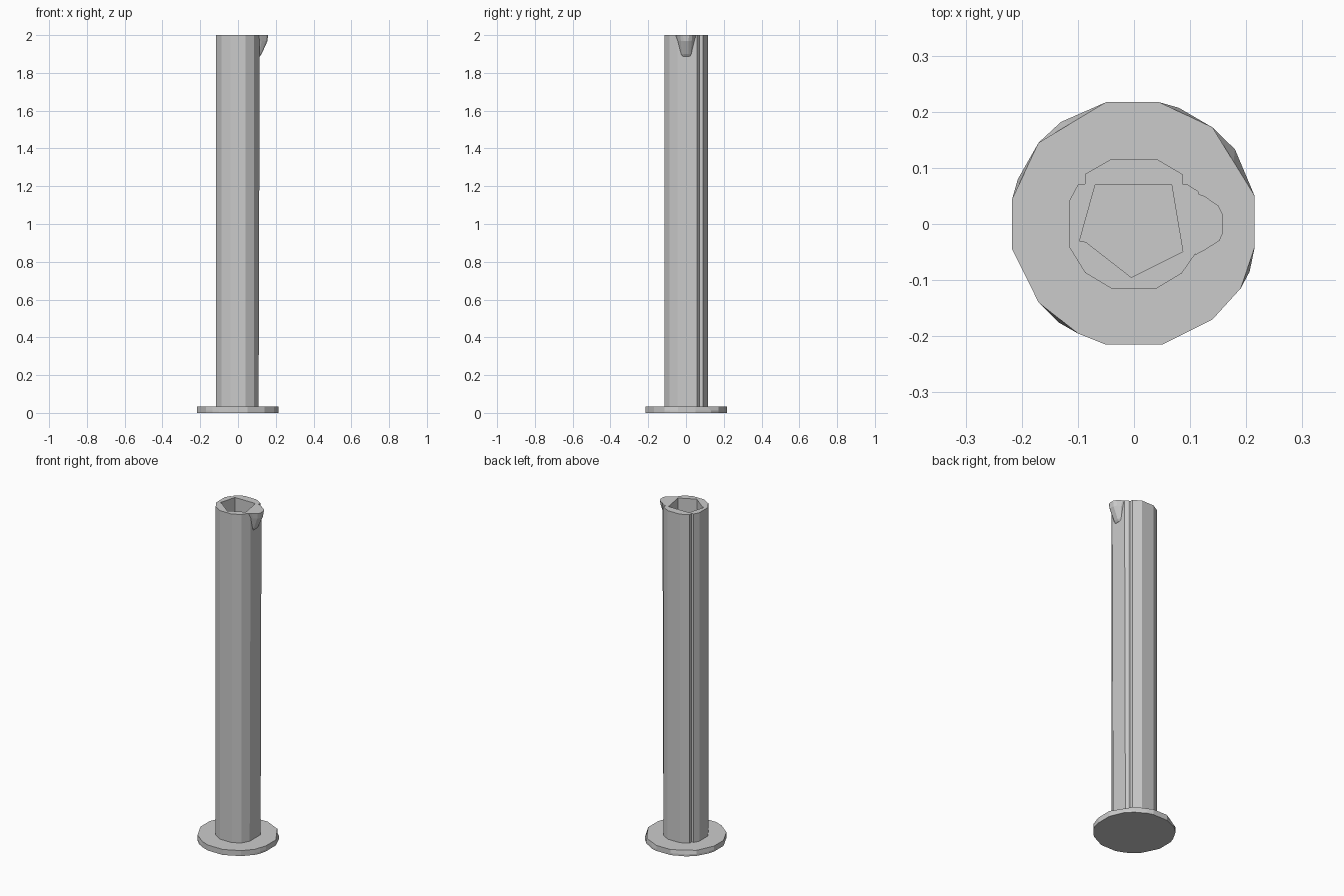
import bpy, bmesh
from mathutils import Vector

if "Cube" in bpy.data.objects:
    bpy.data.objects.remove(bpy.data.objects["Cube"])


def finish(bm, name):
    bmesh.ops.recalc_face_normals(bm, faces=bm.faces)
    mesh = bpy.data.meshes.new(name)
    bm.to_mesh(mesh)
    bm.free()
    ob = bpy.data.objects.new(name, mesh)
    bpy.context.collection.objects.link(ob)
    return ob


def ring(bm, pts, z):
    return [bm.verts.new((p[0], p[1], z)) for p in pts]


def bridge(bm, a, b):
    n = len(a)
    for i in range(n):
        j = (i + 1) % n
        bm.faces.new((a[i], a[j], b[j], b[i]))


def loft(name, layers):
    bm = bmesh.new()
    rings = [ring(bm, pts, z) for pts, z in layers]
    for a, b in zip(rings, rings[1:]):
        bridge(bm, a, b)
    bm.faces.new(rings[0])
    bm.faces.new(rings[-1])
    return finish(bm, name)


# Foot: faceted disc whose top edge is chipped at some corners
foot = [(.045, .217), (.08, .207), (.14, .172), (.18, .133), (.215, .05),
        (.215, -.042), (.206, -.085), (.19, -.115), (.14, -.17), (.05, -.215),
        (-.05, -.215), (-.1, -.195), (-.135, -.175), (-.17, -.14),
        (-.217, -.045), (-.217, .045), (-.207, .08), (-.17, .145),
        (-.13, .182), (-.05, .217)]
chipped = {1, 3, 6, 12, 16, 18}
foot_top = [(Vector(foot[i - 1]) + Vector(foot[(i + 1) % len(foot)])) / 2
            if i in chipped else p for i, p in enumerate(foot)]
loft("foot", [(foot, 0), (foot, .012), (foot_top, .033)])

# Tube: notched outer wall, five-sided bore and a flat rim
outer = [(.04, .116), (.086, .089), (.086, .071), (.096, .07), (.115, .058),
         (.115, -.045), (.085, -.088), (.04, -.115), (-.04, -.115),
         (-.087, -.087), (-.116, -.04), (-.116, .04), (-.1, .07),
         (-.087, .071), (-.087, .089), (-.04, .116)]
outer_low = [(x - .006 if x > .1 else x, y) for x, y in outer]
bore = [(.067, .07), (.087, -.049), (-.005, -.095), (-.086, -.032),
        (-.097, -.03), (-.069, .07)]
bm = bmesh.new()
o_low, o_top = ring(bm, outer_low, .025), ring(bm, outer, 2)
b_low, b_top = ring(bm, bore, .04), ring(bm, bore, 2)
bridge(bm, o_low, o_top)
bridge(bm, b_low, b_top)
bm.faces.new(o_low)
bm.faces.new(b_low)
rim = [bm.edges.get((r[i - 1], r[i])) for r in (o_top, b_top) for i in range(len(r))]
bmesh.ops.triangle_fill(bm, use_beauty=True, edges=rim, normal=(0, 0, 1))
finish(bm, "tube")

# Pouring lip: wedge that narrows downward into the tube wall
lip_top = [(.11, .055), (.125, .05), (.15, .033), (.159, .015),
           (.159, -.015), (.152, -.03), (.125, -.047), (.11, -.055)]
lip_mid = [(.11, .045), (.125, .042), (.145, .03), (.156, .014),
           (.156, -.014), (.147, -.027), (.125, -.04), (.11, -.045)]
lip_low = [(.11, .028), (.115, .028), (.12, .025), (.125, .012),
           (.125, -.012), (.12, -.023), (.115, -.026), (.11, -.026)]
lip_tip = [(.11 + (x - .11) * .4, y * .85) for x, y in lip_low]
loft("pouring_lip", [(lip_tip, 1.888), (lip_low, 1.9), (lip_mid, 1.968), (lip_top, 2)])
